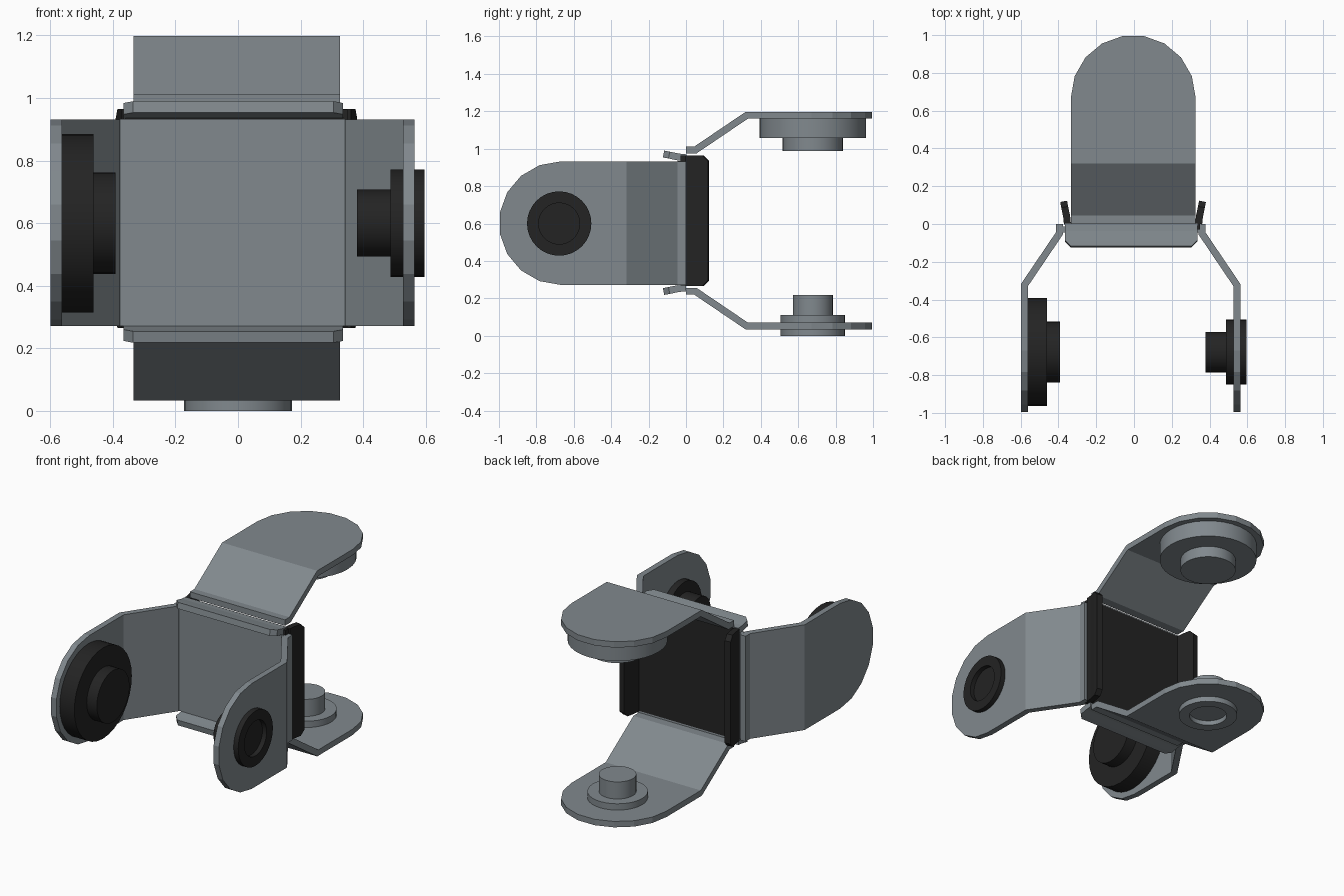
import bpy, bmesh, math
from mathutils import Vector

cube = bpy.data.objects.get("Cube")
if cube:
    bpy.data.objects.remove(cube, do_unlink=True)


def material(name, rgb):
    m = bpy.data.materials.new(name)
    m.use_nodes = True
    m.diffuse_color = (*rgb, 1)
    bsdf = m.node_tree.nodes["Principled BSDF"]
    bsdf.inputs["Base Color"].default_value = (*rgb, 1)
    bsdf.inputs["Roughness"].default_value = 0.6
    return m


STEEL = material("steel grey", (0.22, 0.25, 0.27))
BLACK = material("matte black", (0.017, 0.017, 0.017))


# u: outward from the centre, v: along the arm, w: across the arm
def back_frame(side, cx, cz):
    return lambda u, v, w: Vector((cx + w, v, cz + side * u))


def front_frame(side, cx, cz):
    return lambda u, v, w: Vector((cx + side * u, -v, cz + w))


def finish(name, bm, mat):
    bmesh.ops.recalc_face_normals(bm, faces=bm.faces)
    mesh = bpy.data.meshes.new(name)
    bm.to_mesh(mesh)
    bm.free()
    mesh.materials.append(mat)
    ob = bpy.data.objects.new(name, mesh)
    bpy.context.collection.objects.link(ob)
    return ob


def sheet(name, frame, stations, mat):
    """Bent sheet metal strip through (v, u, half width) stations."""
    bm = bmesh.new()
    rows = [[bm.verts.new(frame(u, v, s * h)) for s in (-1, 1)] for v, u, h in stations]
    for a, b in zip(rows, rows[1:]):
        bm.faces.new((a[0], a[1], b[1], b[0]))
    ob = finish(name, bm, mat)
    solid = ob.modifiers.new("thickness", 'SOLIDIFY')
    solid.thickness = 0.037
    solid.offset = 0
    solid.use_even_offset = True


def hub(name, frame, profile, mat, sides=32):
    """Stepped round boss turned from a (u, radius) profile."""
    bm = bmesh.new()
    rings = []
    for u, r in profile:
        angles = [2 * math.pi * i / sides for i in range(sides)]
        rings.append([bm.verts.new(frame(u, HUB_V + r * math.cos(a), r * math.sin(a)))
                      for a in angles])
    for a, b in zip(rings, rings[1:]):
        for i in range(sides):
            j = (i + 1) % sides
            bm.faces.new((a[i], a[j], b[j], b[i]))
    bm.faces.new(rings[0])
    bm.faces.new(rings[-1])
    ob = finish(name, bm, mat)
    bpy.ops.object.select_all(action='DESELECT')
    ob.select_set(True)
    bpy.context.view_layer.objects.active = ob
    bpy.ops.object.shade_smooth_by_angle(angle=math.radians(35))


def box(name, lo, hi, mat):
    bm = bmesh.new()
    bmesh.ops.create_cube(bm, size=1)
    lo, hi = Vector(lo), Vector(hi)
    for v in bm.verts:
        v.co = (lo + hi) / 2 + v.co * (hi - lo)
    finish(name, bm, mat)


# Shared shapes of both brackets
HUB_V = 0.678
ARM_U, ARM_H, TIP_V = 0.5635, 0.33, 0.67
ARM = [(0, 0.3775, ARM_H), (0.05, 0.3775, ARM_H), (0.325, ARM_U, ARM_H)]
for step in range(5):
    a = math.radians(20 * step)
    ARM.append((TIP_V + ARM_H * math.sin(a), ARM_U, ARM_H * math.cos(a)))
LIP = [(0, 0.3475, 0.35), (-0.04, 0.3515, 0.35), (-0.09, 0.362, 0.35), (-0.12, 0.3675, 0.32)]
WIDE_HUB = [(0.55, 0.285), (0.444, 0.285), (0.444, 0.162), (0.374, 0.162)]
NARROW_HUB = [(0.585, 0.11), (0.614, 0.11), (0.614, 0.172), (0.504, 0.172),
              (0.504, 0.107), (0.397, 0.107)]

# Back bracket: upper and lower arms, front-facing lips
for side, label in ((1, "upper"), (-1, "lower")):
    sheet(f"{label}_arm", back_frame(side, -0.004, 0.6155), ARM, STEEL)
    sheet(f"{label}_lip", back_frame(side, -0.015, 0.604), LIP, STEEL)
    hub(f"{label}_hub", back_frame(side, 0, 0.614),
        WIDE_HUB if side > 0 else NARROW_HUB, STEEL)

# Front bracket: side arms, black rear-facing lips and hubs
for side, label in ((1, "left"), (-1, "right")):
    sheet(f"{label}_arm", front_frame(side, -0.0175, 0.602), ARM, STEEL)
    sheet(f"{label}_lip", front_frame(side, -0.005, 0.615), LIP, BLACK)
    hub(f"{label}_hub", front_frame(side, -0.0175, 0.6),
        NARROW_HUB if side > 0 else WIDE_HUB, BLACK)

# Centre plates
box("front_plate", (-0.378, -0.045, 0.271), (0.343, -0.012, 0.933), STEEL)
box("back_plate", (-0.36, -0.03, 0.268), (0.35, 0.002, 0.963), BLACK)
